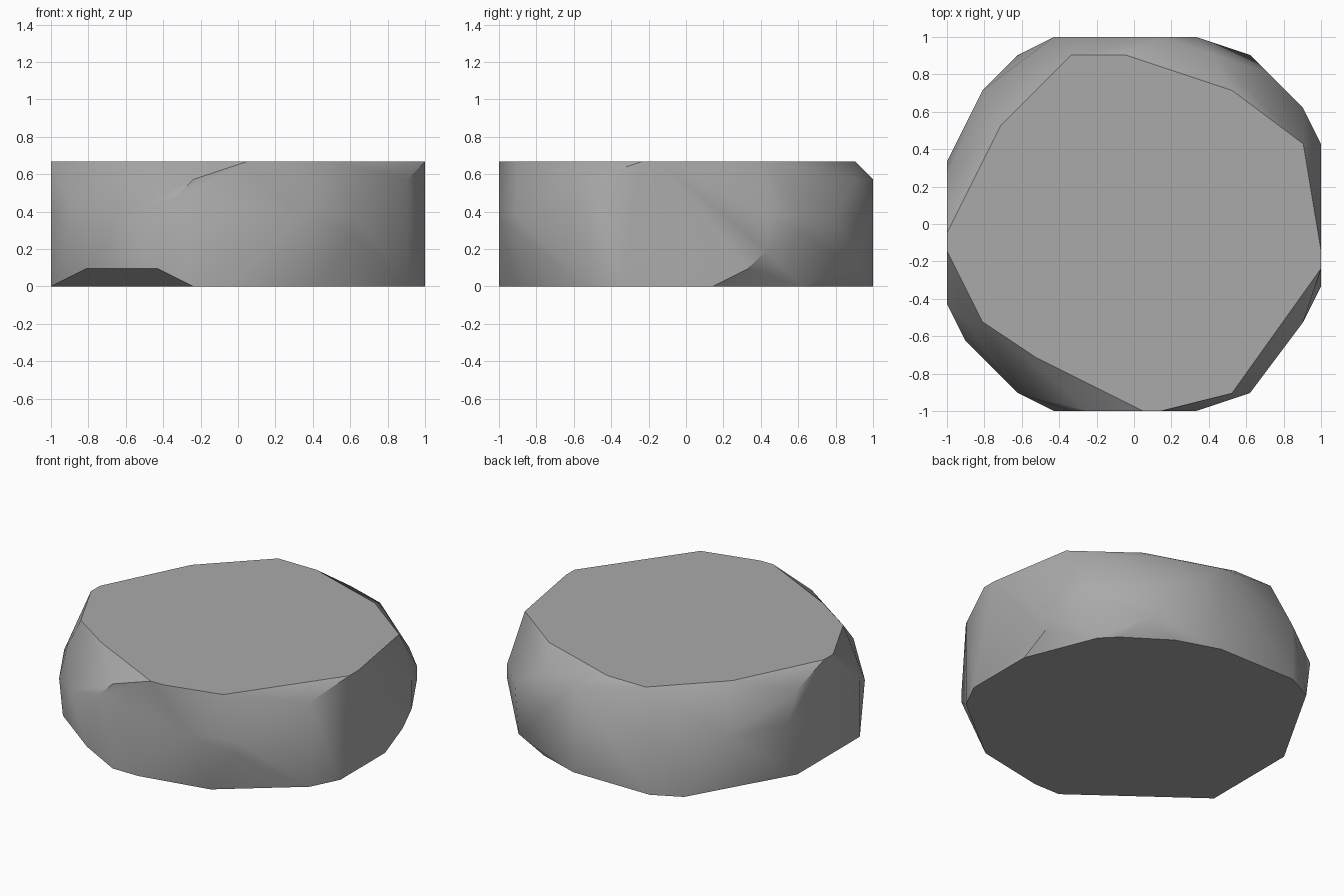
import bpy
import bmesh
import math

default_cube = bpy.data.objects.get("Cube")
if default_cube:
    bpy.data.objects.remove(default_cube, do_unlink=True)

# Stone sits on a lattice this many steps wide
STEPS = 21
CELL = 2 / STEPS

# Corner points of the horizontal sections, listed by height step
SECTIONS = {
    # flat underside
    0: [(21, 7), (21, 12), (19, 17), (18, 18), (15, 20), (12, 21), (6, 21),
        (4, 20), (0, 13), (0, 6), (8, 0), (10, 0), (15, 1), (20, 5)],
    # chipped lower edge
    1: [(21, 14), (17, 20), (6, 0), (2, 3)],
    2: [(21, 15)],
    # widest belt
    3: [(1, 4), (20, 17), (17, 1)],
    4: [(17, 1), (14, 0), (4, 1), (0, 6), (0, 14), (2, 18), (6, 21),
        (14, 21), (18, 19), (20, 17), (21, 15)],
    # chipped upper edge
    5: [(7, 0), (1, 5)],
    6: [(8, 0), (20, 5), (0, 13), (12, 21), (15, 20)],
    # flat top
    7: [(0, 10), (3, 16), (7, 20), (10, 20), (16, 18), (20, 15), (21, 9),
        (21, 8), (16, 1), (12, 0), (11, 0), (5, 3), (2, 5), (0, 9)],
}


def make_material(name, colour):
    material = bpy.data.materials.new(name)
    material.use_nodes = True
    material.diffuse_color = colour
    shader = next(n for n in material.node_tree.nodes if n.type == "BSDF_PRINCIPLED")
    shader.inputs["Base Color"].default_value = colour
    shader.inputs["Roughness"].default_value = 0.9
    return material


def make_stone(name, sections, material):
    """Wrap a convex skin around the stacked sections."""
    bm = bmesh.new()
    for level, corners in sections.items():
        for i, j in corners:
            bm.verts.new((i * CELL - 1, j * CELL - 1, level * CELL))
    hull = bmesh.ops.convex_hull(bm, input=bm.verts[:])
    spare = {g for g in hull["geom_interior"] + hull["geom_unused"]
             if isinstance(g, bmesh.types.BMVert)}
    bmesh.ops.delete(bm, geom=list(spare), context="VERTS")
    # Merge the triangles of each flat facet
    bmesh.ops.dissolve_limit(bm, angle_limit=math.radians(1),
                             verts=bm.verts[:], edges=bm.edges[:])
    bmesh.ops.recalc_face_normals(bm, faces=bm.faces[:])
    mesh = bpy.data.meshes.new(name)
    bm.to_mesh(mesh)
    bm.free()
    mesh.materials.append(material)
    stone = bpy.data.objects.new(name, mesh)
    bpy.context.collection.objects.link(stone)
    return stone


# Flat-topped boulder
grey = make_material("stone_grey", (0.4, 0.4, 0.4, 1))
boulder = make_stone("flat_boulder", SECTIONS, grey)

# Soft facets with crisp main edges
bpy.ops.object.select_all(action="DESELECT")
boulder.select_set(True)
bpy.context.view_layer.objects.active = boulder
bpy.ops.object.shade_smooth_by_angle(angle=math.radians(30))
